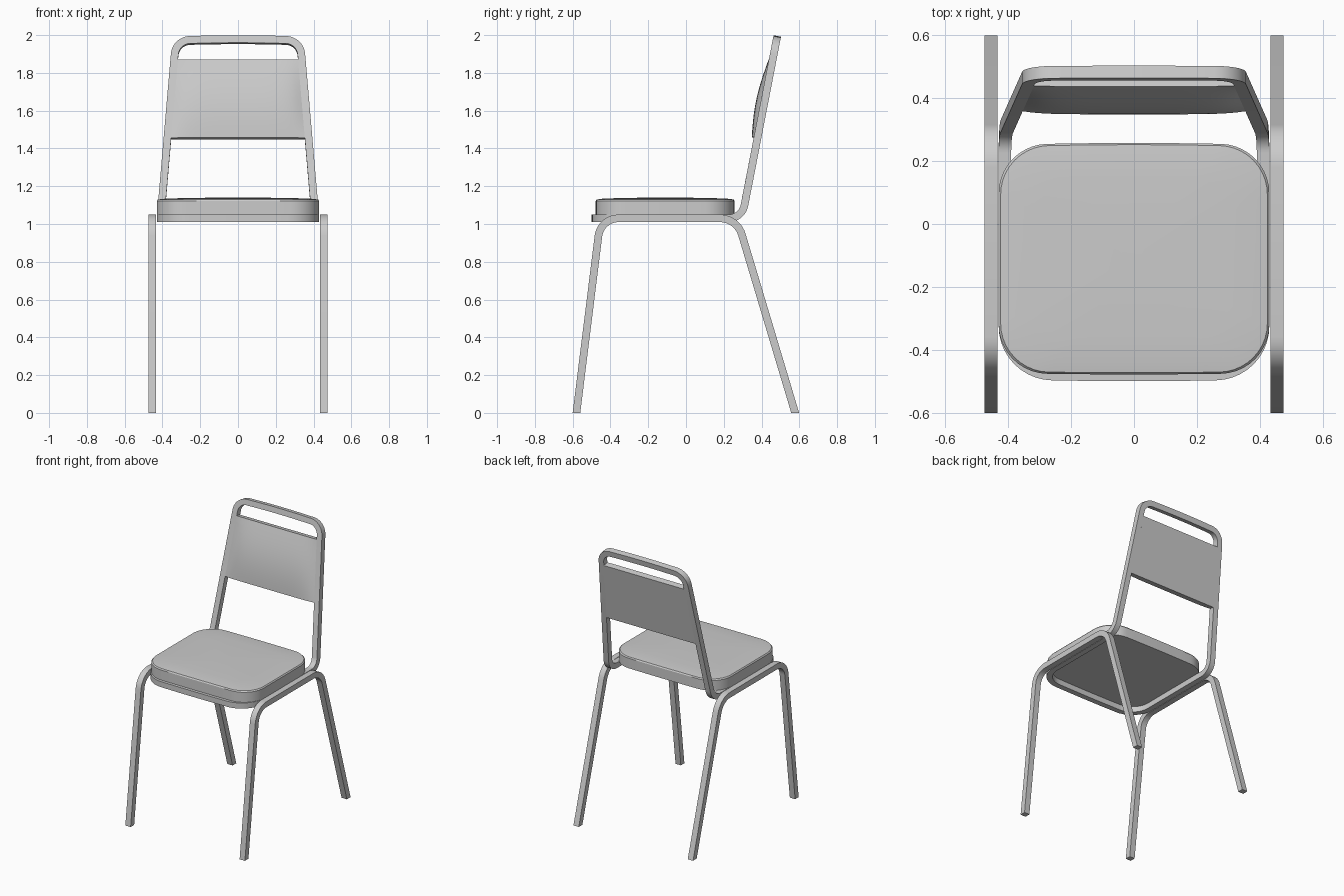
import bpy, bmesh, math
from mathutils import Vector as V

if "Cube" in bpy.data.objects:
    bpy.data.objects.remove(bpy.data.objects["Cube"])

SLOPE = 0.194                                  # backward lean of the backrest
BACK_N = V((0, -1, SLOPE)).normalized()        # backrest plane normal


def back_y(z):
    return 0.296 + (z - 1.03) * SLOPE


def fillet(corners, cyclic=False, segs=10):
    """Round a polyline; corners are (point, tangent length)."""
    out, n = [], len(corners)
    for i, (p, d) in enumerate(corners):
        p = V(p)
        if d == 0 or (not cyclic and i in (0, n - 1)):
            out.append(p)
            continue
        a = (V(corners[i - 1][0]) - p).normalized()
        b = (V(corners[(i + 1) % n][0]) - p).normalized()
        half = a.angle(b) / 2
        c = p + (a + b).normalized() * d / math.cos(half)
        ra, rb = p + a * d - c, p + b * d - c
        sweep = ra.angle(rb)
        for k in range(segs + 1):
            f = k / segs
            out.append(c + (ra * math.sin((1 - f) * sweep)
                            + rb * math.sin(f * sweep)) / math.sin(sweep))
    return out


def loft(name, rings, closed=False, angle=35):
    """Skin a list of equal rings, capping the ends unless closed."""
    bm = bmesh.new()
    rows = [[bm.verts.new(p) for p in r] for r in rings]
    m = len(rows[0])
    for i in range(len(rows) if closed else len(rows) - 1):
        r, s = rows[i], rows[(i + 1) % len(rows)]
        for j in range(m):
            k = (j + 1) % m
            bm.faces.new((r[j], r[k], s[k], s[j]))
    if not closed:
        bm.faces.new(rows[0][::-1])
        bm.faces.new(rows[-1])
    bmesh.ops.recalc_face_normals(bm, faces=bm.faces)
    me = bpy.data.meshes.new(name)
    bm.to_mesh(me)
    bm.free()
    ob = bpy.data.objects.new(name, me)
    bpy.context.collection.objects.link(ob)
    bpy.ops.object.select_all(action='DESELECT')
    ob.select_set(True)
    bpy.context.view_layer.objects.active = ob
    bpy.ops.object.shade_smooth_by_angle(angle=math.radians(angle))
    return ob


def tube(name, path, normal, half_side=0.02, half=0.02, closed=False):
    """Sweep a square section; open ends are cut level with the floor."""
    rings, n = [], len(path)
    for i, p in enumerate(path):
        prev = path[i - 1] if closed or i else p
        nxt = path[(i + 1) % n] if closed or i < n - 1 else p
        t = ((nxt - p).normalized() + (p - prev).normalized()).normalized()
        nv = normal(p, t)
        nv = (nv - t * nv.dot(t)).normalized()
        s = t.cross(nv)
        ring = [p + s * half_side * a + nv * half * b
                for a, b in ((-1, -1), (1, -1), (1, 1), (-1, 1))]
        if not closed and i in (0, n - 1):
            ring = [q - t * (q.z / t.z) for q in ring]
        rings.append(ring)
    return loft(name, rings, closed)


# Side leg frames: front leg, seat rail and rear leg in one bent tube
X = V((1, 0, 0))
for side, x in (("left", -0.454), ("right", 0.454)):
    path = fillet([((x, -0.58, 0), 0), ((x, -0.452, 1.03), 0.095),
                   ((x, 0.27, 1.03), 0.09), ((x, 0.578, 0), 0)])
    tube("leg_frame_" + side, path, lambda p, t: X.cross(t), 0.021)

# Seat and backrest frame: one continuous loop
TOP = 1.97
half_loop = [((0.41, -0.474, 1.03), 0.15),
             ((0.41, back_y(1.03), 1.03), 0.07),
             ((0.329, back_y(TOP), TOP), 0.075)]
mirrored = [((-p[0], p[1], p[2]), d) for p, d in reversed(half_loop)]
loop = ([((0, -0.481, 1.03), 0.2)] + half_loop
        + [((0, back_y(1.978), 1.978), 0.2)] + mirrored)


def frame_normal(p, t):
    if p.y < 0.15:
        return V((0, 0, 1))
    if p.z > 1.5:
        return BACK_N
    return X.cross(t) * (1 if p.x > 0 else -1)


tube("seat_back_frame", fillet(loop, cyclic=True), frame_normal, closed=True)

# Seat cushion: rounded slab with a softly domed top
outline = fillet([((0, -0.479, 0), 0.2), ((0.43, -0.474, 0), 0.155),
                  ((0.43, 0.252, 0), 0.155), ((0, 0.259, 0), 0.2),
                  ((-0.43, 0.252, 0), 0.155), ((-0.43, -0.474, 0), 0.155)],
                 cyclic=True)
mid = V((0, -0.11, 0))
levels = [(1, 1.05), (1, 1.122), (0.985, 1.13), (0.9, 1.134),
          (0.7, 1.137), (0.4, 1.139), (0.1, 1.14)]
loft("seat_cushion",
     [[mid + (p - mid) * k + V((0, 0, z)) for p in outline] for k, z in levels],
     angle=25)

# Backrest panel: flat rear, padded front bulging between the tubes
rings = []
for i in range(15):
    f = i / 14
    z = 1.452 + 0.414 * f
    w = 0.39 - (z - 1.03) * 0.0862
    swell = 0.025 * math.sin(math.pi * (0.13 + 0.85 * f))
    base = V((0, back_y(z), z))
    front = [base + X * (w * u) + BACK_N * (0.02 + swell * (1 - abs(u) ** 6))
             for u in (-1 + k / 14 for k in range(29))]
    rear = [base + X * (w * u) - BACK_N * 0.02 for u in (1, -1)]
    rings.append(front + rear)
loft("backrest_panel", rings, angle=40)
